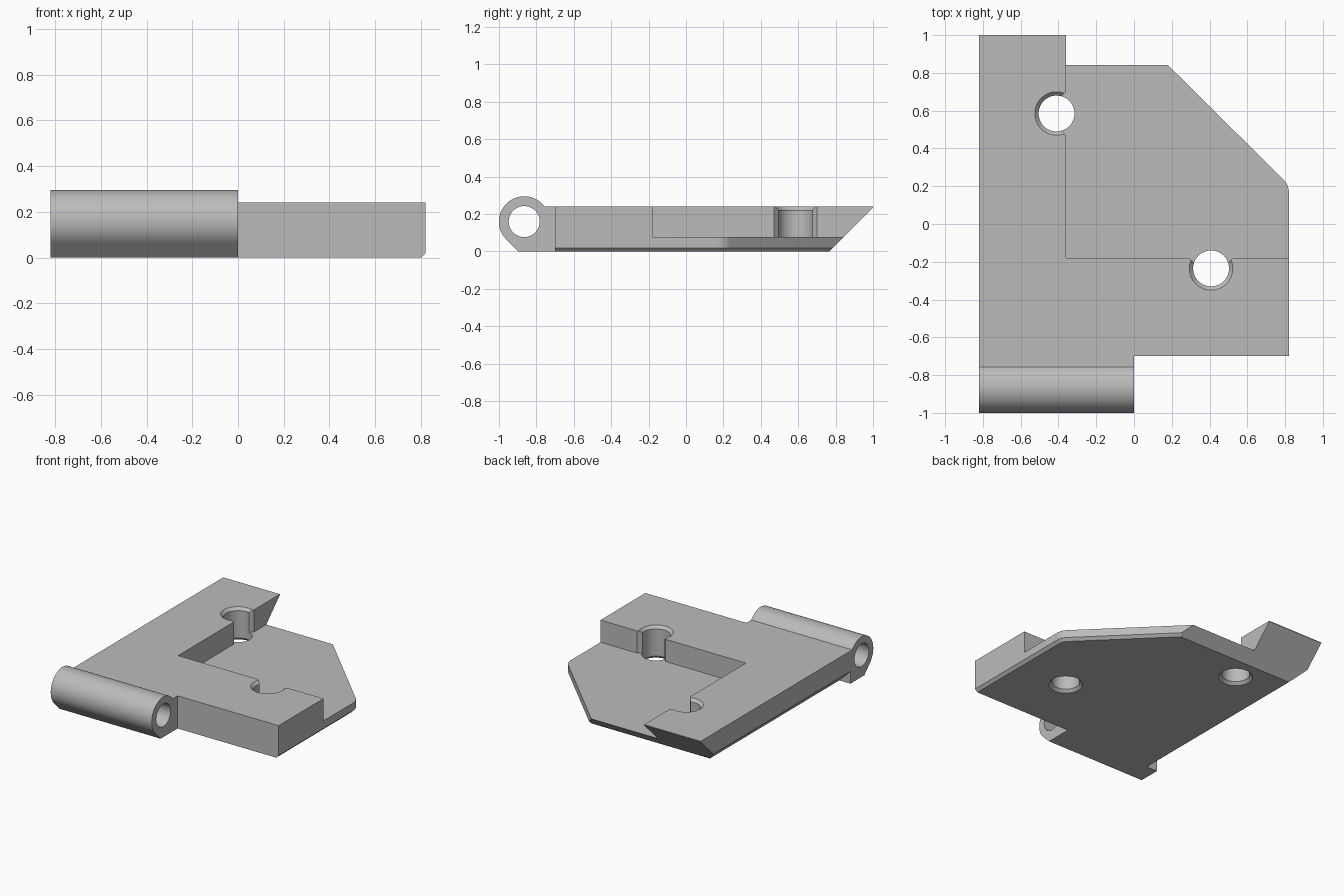
import bpy, bmesh
from math import cos, sin, pi, radians

cube = bpy.data.objects.get("Cube")
if cube:
    bpy.data.objects.remove(cube, do_unlink=True)

grey = bpy.data.materials.new("plain_grey")
grey.use_nodes = True
COLOR = (0.5, 0.5, 0.5, 1)
grey.diffuse_color = COLOR
grey.node_tree.nodes["Principled BSDF"].inputs["Base Color"].default_value = COLOR

TOP, FLOOR = 0.24, 0.077


def finish(name, bm):
    bmesh.ops.recalc_face_normals(bm, faces=bm.faces[:])
    mesh = bpy.data.meshes.new(name)
    bm.to_mesh(mesh)
    bm.free()
    mesh.materials.append(grey)
    ob = bpy.data.objects.new(name, mesh)
    bpy.context.collection.objects.link(ob)
    return ob


def prism_bm(pts, axis, lo, hi):
    """Extrude a 2D outline along the given axis."""
    place = {"x": lambda p, a: (a, p[0], p[1]),
             "y": lambda p, a: (p[0], a, p[1]),
             "z": lambda p, a: (p[0], p[1], a)}[axis]
    bm = bmesh.new()
    low = [bm.verts.new(place(p, lo)) for p in pts]
    high = [bm.verts.new(place(p, hi)) for p in pts]
    bm.faces.new(low)
    bm.faces.new(high)
    for i in range(len(pts)):
        j = (i + 1) % len(pts)
        bm.faces.new((low[i], low[j], high[j], high[i]))
    bmesh.ops.recalc_face_normals(bm, faces=bm.faces[:])
    return bm


def prism(name, pts, axis, lo, hi):
    return finish(name, prism_bm(pts, axis, lo, hi))


def lathe(name, center, rings, sides=64):
    """Stack circles (radius, z) into a closed solid."""
    bm = bmesh.new()
    loops = [[bm.verts.new((center[0] + r * cos(2 * pi * i / sides),
                            center[1] + r * sin(2 * pi * i / sides), z))
              for i in range(sides)] for r, z in rings]
    for a, b in zip(loops, loops[1:]):
        for i in range(sides):
            j = (i + 1) % sides
            bm.faces.new((a[i], a[j], b[j], b[i]))
    bm.faces.new(loops[0])
    bm.faces.new(loops[-1])
    return finish(name, bm)


def arc(cy, cz, r, start, end, steps):
    angles = [radians(start + (end - start) * i / steps) for i in range(steps + 1)]
    return [(cy + r * cos(t), cz + r * sin(t)) for t in angles]


def boolean(target, tool, operation="DIFFERENCE"):
    mod = target.modifiers.new(tool.name, "BOOLEAN")
    mod.operation, mod.solver, mod.object = operation, "EXACT", tool
    bpy.context.view_layer.objects.active = target
    bpy.ops.object.modifier_apply(modifier=mod.name)
    bpy.data.objects.remove(tool, do_unlink=True)


# Plate outline with a rounded corner before the diagonal
corner = arc(0.72, 0.165, 0.10, 0, 45, 6)
outline = [(-0.82, -0.76), (0, -0.76), (0, -0.70), (0.82, -0.70)] + corner
outline += [(0.02, 1.0), (-0.82, 1.0)]
bm = prism_bm(outline, "z", 0, TOP)

# Small chamfer under the right side and the diagonal
edges = [e for e in bm.edges
         if all(v.co.z < 0.001 and v.co.x > 0.01 for v in e.verts)
         and max(v.co.y for v in e.verts) > -0.6]
bmesh.ops.bevel(bm, geom=edges, offset=0.02, segments=1, affect="EDGES")
plate = finish("hinge_plate", bm)

# Sloped back end, wide chamfer under the left side, recessed corner
boolean(plate, prism("back_slope", [(0.665, -0.1), (1.0, 0.235), (1.1, 0.235), (1.1, -0.1)],
                     "x", -1, 1))
boolean(plate, prism("left_chamfer", [(-0.92, 0.19), (-0.62, -0.11), (-0.92, -0.11)],
                     "y", -1, 1.2))
boolean(plate, prism("recess", [(-0.36, -0.18), (1, -0.18), (1, 1.2), (-0.36, 1.2)],
                     "z", FLOOR, 0.5))

# Bolt holes, countersunk at both ends, with chamfered openings to the recess
flare = [(-0.12, 0.005), (-0.09, -0.025), (0.09, -0.025), (0.12, 0.005)]
rings = [(0.135, -0.02), (0.095, 0.02), (0.095, TOP - 0.02), (0.135, TOP + 0.02)]
boolean(plate, prism("back_flare", [(-0.36 + d, 0.585 + w) for w, d in flare], "z", FLOOR, 0.5))
boolean(plate, prism("side_flare", [(0.408 + w, -0.18 + d) for w, d in flare], "z", FLOOR, 0.5))
for center in ((-0.41, 0.585), (0.408, -0.235)):
    boolean(plate, lathe("bolt_hole", center, rings))

# Hinge barrel with its foot, then the pin bore
barrel = arc(-0.865, 0.16, 0.135, 225, 36.3, 48)
barrel += [(-0.735, TOP), (-0.735, 0), (-0.896, 0)]
boolean(plate, prism("hinge_barrel", barrel, "x", -0.82, 0), "UNION")
boolean(plate, prism("pin_bore", arc(-0.865, 0.16, 0.083, 0, 354, 59), "x", -1, 0.2))

# Smooth round surfaces, crisp edges
bpy.ops.object.select_all(action="DESELECT")
plate.select_set(True)
bpy.context.view_layer.objects.active = plate
bpy.ops.object.shade_smooth_by_angle(angle=radians(25))
